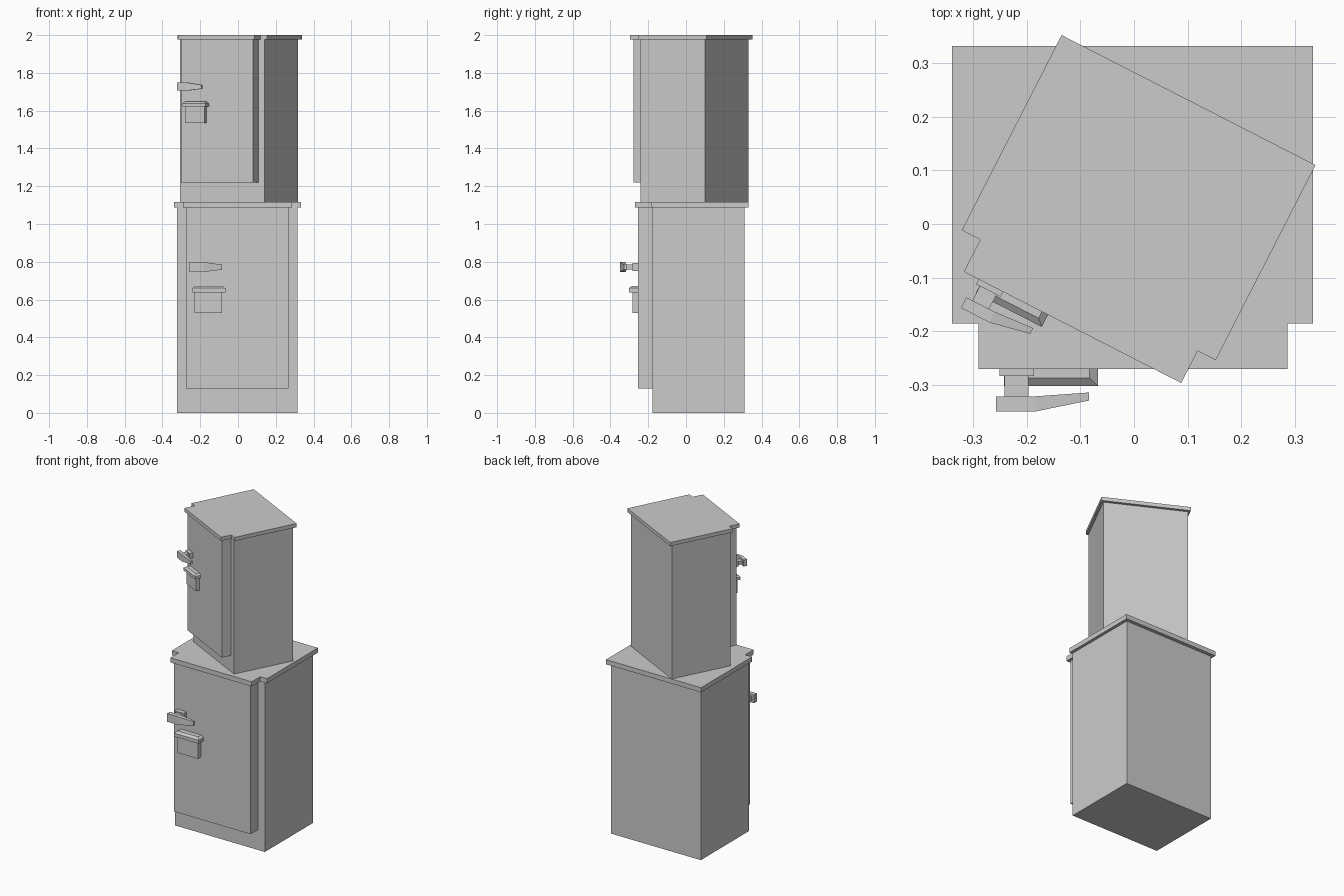
import bpy, bmesh, math
from mathutils import Matrix

if "Cube" in bpy.data.objects:
    bpy.data.objects.remove(bpy.data.objects["Cube"])

HEIGHT = 1.117   # height of the lower cabinet
SCALE = 0.79     # the upper cabinet is a smaller, turned copy


def finish(name, bm, matrix):
    bmesh.ops.recalc_face_normals(bm, faces=bm.faces[:])
    bm.transform(matrix)
    mesh = bpy.data.meshes.new(name)
    bm.to_mesh(mesh)
    bm.free()
    obj = bpy.data.objects.new(name, mesh)
    bpy.context.collection.objects.link(obj)
    return obj


def loft(name, rings, matrix):
    """Skin a list of equal-length point rings and cap both ends."""
    bm = bmesh.new()
    rows = [[bm.verts.new(p) for p in ring] for ring in rings]
    n = len(rows[0])
    for a, b in zip(rows, rows[1:]):
        for i in range(n):
            j = (i + 1) % n
            bm.faces.new((a[i], a[j], b[j], b[i]))
    bm.faces.new(rows[0])
    bm.faces.new(rows[-1])
    return finish(name, bm, matrix)


def rect(x0, x1, y0, y1, z):
    return [(x0, y0, z), (x1, y0, z), (x1, y1, z), (x0, y1, z)]


def box(name, x0, x1, y0, y1, z0, z1, matrix):
    return loft(name, [rect(x0, x1, y0, y1, z0), rect(x0, x1, y0, y1, z1)], matrix)


def cabinet(prefix, m):
    # carcass and door
    box(prefix + "_body", -0.322, 0.315, -0.178, 0.31, 0, 1.087, m)
    box(prefix + "_door", -0.275, 0.267, -0.254, -0.178, 0.13, 1.087, m)

    # top slab with a tab stepping out over the door
    outline = [(-0.339, 0.332), (-0.339, -0.185), (-0.29, -0.185), (-0.29, -0.27),
               (0.286, -0.27), (0.286, -0.185), (0.334, -0.185), (0.334, 0.332)]
    loft(prefix + "_top", [[(x, y, z) for x, y in outline] for z in (1.087, HEIGHT)], m)

    # door handle: plate, stem and tapered lever
    box(prefix + "_handle_plate", -0.251, -0.186, -0.283, -0.254, 0.752, 0.793, m)
    box(prefix + "_handle_stem", -0.241, -0.197, -0.322, -0.283, 0.759, 0.786, m)
    sections = [(-0.257, -0.349, -0.321, 0.746, 0.799),
                (-0.182, -0.349, -0.321, 0.746, 0.799),
                (-0.084, -0.329, -0.314, 0.758, 0.784)]
    loft(prefix + "_handle_lever",
         [[(x, y0, z0), (x, y1, z0), (x, y1, z1), (x, y0, z1)]
          for x, y0, y1, z0, z1 in sections], m)

    # lock box with a chamfered cap
    box(prefix + "_lock_box", -0.23, -0.085, -0.284, -0.254, 0.53, 0.638, m)
    loft(prefix + "_lock_cap",
         [rect(-0.242, -0.067, -0.302, -0.254, 0.638),
          rect(-0.242, -0.067, -0.302, -0.254, 0.66),
          rect(-0.227, -0.083, -0.287, -0.254, 0.672)], m)


cabinet("lower", Matrix.Identity(4))
cabinet("upper", Matrix.Translation((-0.016, -0.0035, HEIGHT))
        @ Matrix.Rotation(math.radians(-27.1), 4, 'Z')
        @ Matrix.Scale(SCALE, 4))
